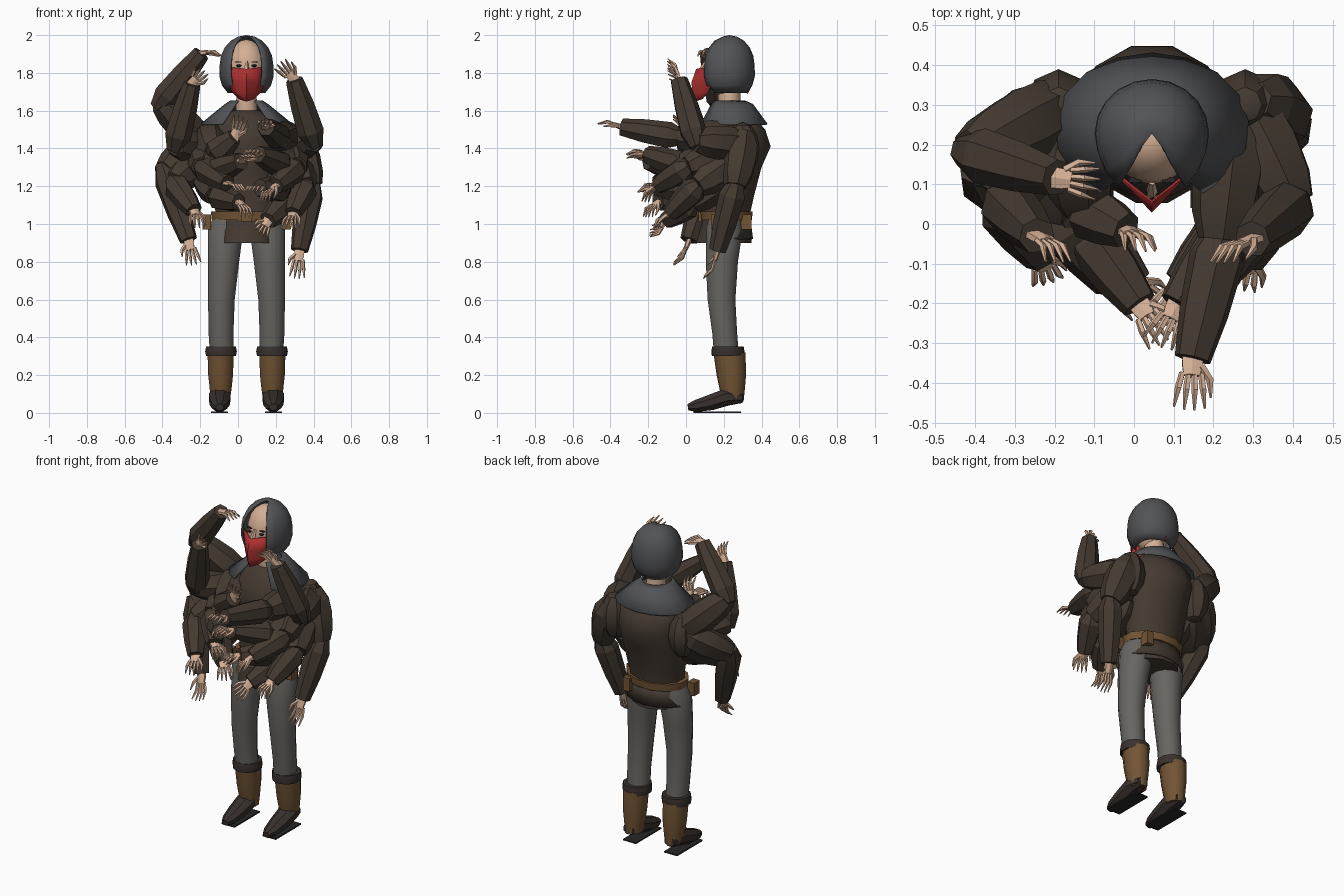
import bpy, bmesh, math
from mathutils import Vector as V

if "Cube" in bpy.data.objects:
    bpy.data.objects.remove(bpy.data.objects["Cube"])

CX = 0.045  # body centre line

def mat(name, r, g, b):
    m = bpy.data.materials.new(name)
    m.diffuse_color = (r, g, b, 1)
    m.use_nodes = True
    m.node_tree.nodes["Principled BSDF"].inputs["Base Color"].default_value = m.diffuse_color
    return m

COAT = mat("coat_brown", .058, .042, .031)
CUFF = mat("dark_leather", .04, .03, .026)
PANTS = mat("trouser_grey", .135, .13, .12)
HOOD = mat("hood_grey", .085, .087, .092)
BOOT = mat("boot_leather", .17, .09, .035)
SKIN = mat("skin", .66, .43, .30)
RED = mat("red_cloth", .42, .03, .03)
BLACK = mat("black", .02, .02, .02)

def finish(name, bm, m, angle=30):
    bmesh.ops.recalc_face_normals(bm, faces=bm.faces)
    me = bpy.data.meshes.new(name)
    bm.to_mesh(me)
    bm.free()
    ob = bpy.data.objects.new(name, me)
    bpy.context.collection.objects.link(ob)
    me.materials.append(m)
    bpy.ops.object.select_all(action='DESELECT')
    ob.select_set(True)
    bpy.context.view_layer.objects.active = ob
    bpy.ops.object.shade_smooth_by_angle(angle=math.radians(angle))
    return ob

def skin_rings(bm, rings):
    rows = [[bm.verts.new(p) for p in r] for r in rings]
    n = len(rows[0])
    for a, b in zip(rows, rows[1:]):
        for i in range(n):
            bm.faces.new((a[i], a[(i + 1) % n], b[(i + 1) % n], b[i]))
    bm.faces.new(rows[0])
    bm.faces.new(rows[-1])

def loft(name, rings, m, n=12):
    """Horizontal ellipses: (x, y, z, rx, ry)."""
    bm = bmesh.new()
    skin_rings(bm, [[(x + rx * math.cos(t), y + ry * math.sin(t), z)
                     for t in (2 * math.pi * (i + .5) / n for i in range(n))]
                    for x, y, z, rx, ry in rings])
    return finish(name, bm, m, 42)

def tube(bm, pts, radii, n=8, flat=1.0, ref=V((0, 0, 1))):
    """Tube along a path; flat widens it sideways."""
    pts, rings = [V(p) for p in pts], []
    for i, p in enumerate(pts):
        d = (pts[min(i + 1, len(pts) - 1)] - pts[max(i - 1, 0)]).normalized()
        a = d.cross(ref).normalized()
        b = a.cross(d)
        rings.append([p + a * math.cos(t) * radii[i] * flat + b * math.sin(t) * radii[i]
                      for t in (2 * math.pi * (k + .5) / n for k in range(n))])
    skin_rings(bm, rings)

def solid(name, c, s, m, u=0, v=0):
    """Ellipsoid with u x v segments, or a box when u is 0."""
    bm = bmesh.new()
    if u:
        bmesh.ops.create_uvsphere(bm, u_segments=u, v_segments=v, radius=1)
    else:
        bmesh.ops.create_cube(bm, size=1)
    for w in bm.verts:
        w.co = V(c) + V(w.co[i] * s[i] for i in range(3))
    return finish(name, bm, m)

def sheet(name, rows, m, thick):
    """Open cloth surface from rows of points."""
    bm = bmesh.new()
    rows = [[bm.verts.new(p) for p in r] for r in rows]
    for a, b in zip(rows, rows[1:]):
        for i in range(len(a) - 1):
            bm.faces.new((a[i], a[i + 1], b[i + 1], b[i]))
    finish(name, bm, m).modifiers.new("thickness", 'SOLIDIFY').thickness = thick

def arc_rows(rings, start, sweep, n=14):
    return [[(CX + rx * math.cos(t), y + ry * math.sin(t), z)
             for t in (math.radians(start + sweep * i / n) for i in range(n + 1))]
            for y, z, rx, ry in rings]

# legs, boots, feet
for side, s in (("left", -1), ("right", 1)):
    loft(side + "_trouser_leg", [(CX + s * a, y, z, rx, ry) for a, y, z, rx, ry in (
        (.13, .215, .30, .065, .068), (.135, .205, .42, .068, .068), (.133, .188, .6, .073, .076),
        (.122, .19, .8, .086, .088), (.11, .205, .98, .098, .10), (.095, .21, 1.04, .08, .09))], PANTS)
    loft(side + "_boot", [(CX + s * .137, y, z, rx, ry) for y, z, rx, ry in (
        (.25, .06, .05, .055), (.245, .12, .06, .066), (.24, .2, .069, .078), (.23, .32, .073, .085))],
        BOOT, 10)
    loft(side + "_boot_cuff", [(CX + s * .135, .222, z, rx, ry) for z, rx, ry in (
        (.30, .083, .085), (.325, .088, .088), (.352, .083, .083), (.352, .066, .066))], CUFF, 10)
    bm = bmesh.new()
    x = CX + s * .142
    tube(bm, [(x, .30, .08), (x, .22, .085), (x, .13, .055), (x, .05, .036), (x, .01, .03)],
         [.03, .05, .045, .034, .018], 8, 1.25)
    finish(side + "_foot", bm, CUFF)
    solid(side + "_sole", (x, .165, .004), (.09, .25, .008), BLACK)
    # padded shoulder behind the arms
    solid(side + "_shoulder", (CX + s * .235, .3, 1.4), (.085, .09, .14), COAT, 8, 6)

# coat, belt and pouches
loft("coat_body", [(CX, y, z, rx, ry) for y, z, rx, ry in (
    (.2, .90, .155, .152), (.215, 1.04, .165, .125), (.23, 1.15, .185, .135), (.25, 1.3, .2, .155),
    (.26, 1.41, .2, .195), (.26, 1.5, .2, .165), (.25, 1.57, .14, .11), (.24, 1.6, .07, .07))], COAT)
sheet("coat_tail", arc_rows(((.215, 1.04, .17, .125), (.21, .92, .2, .145)), 0, 180, 8), COAT, .01)
loft("belt", [(CX, .215, z, rx, ry) for z, rx, ry in (
    (1.02, .175, .128), (1.02, .19, .138), (1.065, .195, .143), (1.065, .175, .128))], BOOT)
solid("belt_buckle", (CX, .075, 1.042), (.06, .02, .06), BOOT)
for x, y in ((-.165, .16), (.255, .16), (.17, .32)):
    solid("belt_pouch", (x, y, 1.01), (.045, .055, .08), BOOT)

# neck, head, face
loft("neck", [(CX, .235, 1.55, .06, .06), (CX, .225, 1.74, .055, .06)], SKIN, 10)
solid("head", (CX, .21, 1.825), (.105, .11, .152), SKIN, 16, 10)
bm = bmesh.new()
tube(bm, [(CX, .105, 1.86), (CX, .08, 1.815), (CX, .1, 1.80)], [.008, .015, .01], 5)
finish("nose", bm, SKIN)
for s in (-1, 1):
    solid("eye", (CX + s * .04, .11, 1.838), (.015, .012, .007), BLACK, 8, 5)
    solid("eyebrow", (CX + s * .042, .111, 1.858), (.032, .012, .006), BLACK)

# hood with face opening
bm = bmesh.new()
bmesh.ops.create_uvsphere(bm, u_segments=20, v_segments=10, radius=1)
mids = [(f, f.calc_center_median()) for f in bm.faces]
bmesh.ops.delete(bm, geom=[f for f, c in mids if c.z < -.85 or (
    c.y < -.1 and abs(c.x) < .58 * math.hypot(c.x, c.y))], context='FACES')
for w in bm.verts:
    x, y, z = w.co
    k = 1 + .22 * max(0, -z)            # straighter sides below
    front = 1.2 if y < -.3 else 1       # rim pulled forward
    w.co = V((CX + x * .142 * k, .228 + y * .135 * k * front, 1.842 + z * (.158 if z > 0 else .185)))
finish("hood", bm, HOOD).modifiers.new("thickness", 'SOLIDIFY').thickness = .008

# mask over nose and mouth, with knot tail
sheet("face_mask", [[(CX + w * t, front + (.14 - front) * abs(t) * min(1, w / .09), z + .012 * abs(t))
                     for t in (-1, -.5, 0, .5, 1)]
                    for z, w, front in ((1.82, .1, .06), (1.75, .098, .035), (1.69, .075, .04),
                                        (1.65, .035, .055))], RED, .006)
bm = bmesh.new()
tube(bm, [(CX, .32, 1.77), (CX, .338, 1.73), (CX, .325, 1.69)], [.01, .013, .004], 4)
finish("mask_knot", bm, RED)

# shoulder cape, open at the front
sheet("shoulder_cape", arc_rows(((.22, 1.655, .085, .09), (.235, 1.635, .115, .12),
                                 (.24, 1.53, .245, .192)), -58, 296), HOOD, .01)

def arm(name, S, E, W, T):
    """Sleeve from shoulder to elbow to wrist, then a clawed hand reaching T."""
    S, E, W, T = V(S), V(E), V(W), V(T)
    W = W.lerp(T, .2)
    ref = V((.31, .2, .93)) if abs((W - E).normalized().z) < .8 else V((.2, 1, .1))
    bm = bmesh.new()
    tube(bm, [S + (S - E) * .3, S, S.lerp(E, .35), S.lerp(E, .75), E],
         [.05, .088, .095, .083, .06], 7, 1, ref)
    tube(bm, [E + (E - W) * .1, E.lerp(W, .15), E.lerp(W, .6), W], [.04, .072, .064, .047], 7, 1, ref)
    finish(name + "_sleeve", bm, COAT, 20)
    d = T - W
    L = d.length
    d.normalize()
    n = V((0, 0, -1)) if abs(d.z) < .7 else V((0, -1, 0))
    n = (n - d * n.dot(d)).normalized()
    side = d.cross(n)
    bm = bmesh.new()
    tube(bm, [W - d * .02, W + d * L * .15, W + d * L * .35], [.015, .014, .011], 6, 2.1, n)
    for k in (-1.5, -.5, .5, 1.5):
        p = W + d * L * .3 + side * k * .016
        tip = W + d * L * (1 - .05 * abs(k)) + side * k * .026 + n * .03
        tube(bm, [p, p.lerp(tip, .5) - n * .015, tip], [.008, .009, .003], 5, 1, n)
    p = W + d * L * .15 + side * .022
    tube(bm, [p, p + side * .025 + d * .03 + n * .01, p + side * .03 + d * .07 + n * .03],
         [.012, .010, .003], 5, 1, n)
    finish(name + "_hand", bm, SKIN)

# eight arms a side: shoulder, elbow, wrist, fingertip
LEFT = (((-.22, .28, 1.46), (-.41, .18, 1.64), (-.22, .12, 1.90), (-.09, .1, 1.92)),
        ((-.2, .25, 1.40), (-.33, .06, 1.42), (-.26, -.02, 1.72), (-.18, -.07, 1.83)),
        ((-.24, .28, 1.40), (-.39, .13, 1.28), (-.27, .03, .95), (-.23, -.04, .77)),
        ((-.2, .25, 1.33), (-.34, .06, 1.22), (-.24, -.06, 1.09), (-.21, -.17, 1.0)),
        ((-.15, .2, 1.46), (-.13, .04, 1.37), (-.03, -.01, 1.43), (.02, -.04, 1.58)),
        ((-.16, .2, 1.36), (-.12, -.02, 1.28), (0, -.18, 1.32), (.07, -.29, 1.38)),
        ((-.17, .2, 1.28), (-.12, 0, 1.15), (-.01, -.13, 1.13), (.06, -.22, 1.06)),
        ((-.17, .22, 1.38), (-.19, .02, 1.3), (-.08, -.13, 1.22), (.03, -.22, 1.2)))
RIGHT = (((.25, .22, 1.45), (.22, -.04, 1.46), (.15, -.31, 1.50), (.14, -.46, 1.56)),
         ((.29, .27, 1.42), (.40, .05, 1.44), (.32, -.03, 1.74), (.21, -.07, 1.86)),
         ((.32, .30, 1.42), (.39, .26, 1.20), (.33, .18, .90), (.31, .12, .70)),
         ((.28, .24, 1.32), (.36, .06, 1.20), (.30, -.06, 1.07), (.26, -.18, 1.0)),
         ((.25, .2, 1.38), (.24, -.02, 1.31), (.12, -.18, 1.36), (.06, -.30, 1.40)),
         ((.25, .2, 1.30), (.24, 0, 1.18), (.13, -.13, 1.19), (.06, -.24, 1.20)),
         ((.25, .2, 1.24), (.25, .03, 1.11), (.17, -.09, 1.04), (.11, -.17, .93)),
         ((.26, .22, 1.38), (.31, .01, 1.3), (.22, -.13, 1.22), (.12, -.22, 1.14)))
for side, arms in (("left", LEFT), ("right", RIGHT)):
    for i, a in enumerate(arms):
        arm(f"{side}_arm_{i + 1}", *a)
